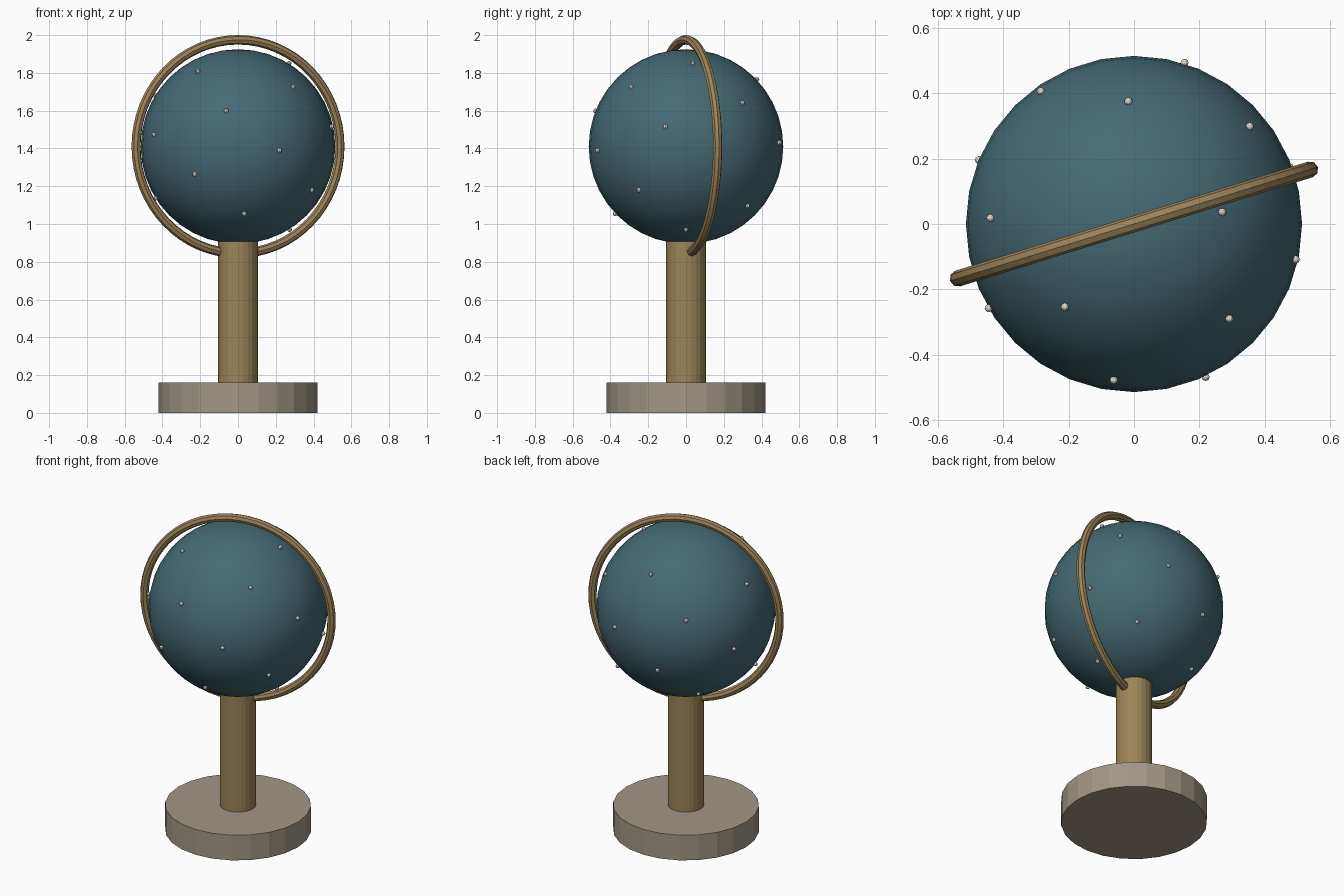
import bpy, bmesh, math
from mathutils import Matrix, Vector

if "Cube" in bpy.data.objects:
    bpy.data.objects.remove(bpy.data.objects["Cube"])

CENTRE = Vector((0, 0, 1.41))


def material(name, rgb):
    m = bpy.data.materials.new(name)
    m.diffuse_color = (*rgb, 1)
    m.use_nodes = True
    m.node_tree.nodes["Principled BSDF"].inputs["Base Color"].default_value = m.diffuse_color
    return m


stone = material("stone", (0.36, 0.31, 0.24))
brass = material("brass", (0.33, 0.23, 0.10))
teal = material("teal", (0.06, 0.145, 0.175))
ivory = material("ivory", (0.75, 0.70, 0.60))


def finish(name, mat, angle=None):
    ob = bpy.context.object
    ob.name = name
    ob.data.materials.append(mat)
    if angle:
        bpy.ops.object.shade_smooth_by_angle(angle=math.radians(angle))


def cylinder(name, mat, radius, z0, z1):
    bpy.ops.mesh.primitive_cylinder_add(vertices=24, radius=radius, depth=z1 - z0,
                                        location=(0, 0, (z0 + z1) / 2))
    finish(name, mat)


# Stand
cylinder("base", stone, 0.42, 0, 0.16)
cylinder("post", brass, 0.105, 0.16, 0.92)

# Globe
bpy.ops.mesh.primitive_uv_sphere_add(segments=32, ring_count=20, radius=0.515, location=CENTRE)
finish("globe", teal, 40)

# Upright ring, turned about the vertical axis
bpy.ops.mesh.primitive_torus_add(major_radius=0.565, minor_radius=0.025,
                                 major_segments=64, minor_segments=8,
                                 location=CENTRE, rotation=(math.pi / 2, 0, 0.3))
finish("meridian_ring", brass)

# Star studs spread over the globe in a golden-angle spiral, bottom to top
bm = bmesh.new()
COUNT, R = 22, 0.518
for i in range(COUNT):
    h = 0.85 * (2 * i / (COUNT - 1) - 1)
    a = i * math.pi * (3 - math.sqrt(5))
    s = math.sqrt(1 - h * h)
    p = CENTRE + R * Vector((s * math.cos(a), s * math.sin(a), h))
    bmesh.ops.create_uvsphere(bm, u_segments=8, v_segments=6, radius=0.0125,
                              matrix=Matrix.Translation(p))
mesh = bpy.data.meshes.new("star_studs")
bm.to_mesh(mesh)
bm.free()
mesh.materials.append(ivory)
bpy.context.collection.objects.link(bpy.data.objects.new("star_studs", mesh))
